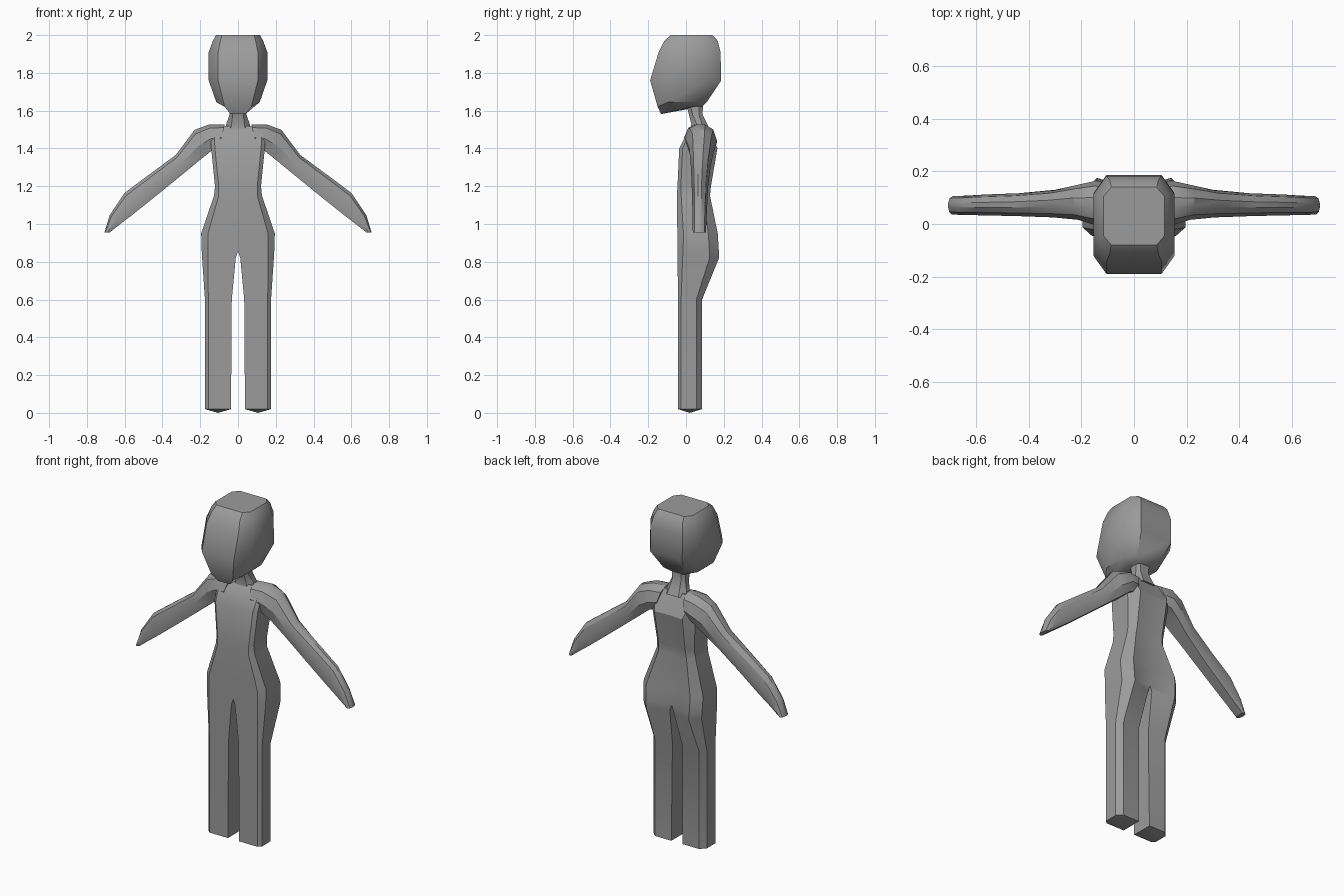
import bpy, bmesh, math

if "Cube" in bpy.data.objects:
    bpy.data.objects.remove(bpy.data.objects["Cube"])

grey = bpy.data.materials.new("plain grey")
grey.diffuse_color = (0.33, 0.33, 0.33, 1)
grey.use_nodes = True
grey.node_tree.nodes["Principled BSDF"].inputs["Base Color"].default_value = grey.diffuse_color


def finish(name, bm, angle=32):
    bmesh.ops.remove_doubles(bm, verts=bm.verts, dist=0.0005)
    bmesh.ops.recalc_face_normals(bm, faces=bm.faces)
    me = bpy.data.meshes.new(name)
    bm.to_mesh(me)
    bm.free()
    me.materials.append(grey)
    ob = bpy.data.objects.new(name, me)
    bpy.context.collection.objects.link(ob)
    bpy.ops.object.select_all(action='DESELECT')
    ob.select_set(True)
    bpy.context.view_layer.objects.active = ob
    bpy.ops.object.shade_smooth_by_angle(angle=math.radians(angle))
    return ob


def bridge(bm, rings, skip=lambda i, j: False):
    """Join rings of points with quads; returns the vertex rings."""
    vs = [[bm.verts.new(p) for p in r] for r in rings]
    n = len(vs[0])
    for i in range(len(vs) - 1):
        for j in range(n):
            if not skip(i, j):
                k = (j + 1) % n
                bm.faces.new((vs[i][j], vs[i][k], vs[i + 1][k], vs[i + 1][j]))
    return vs


def octagon(z, hw, y0, y1, cx, cy, zf=None):
    """Cut-corner ring; zf gives the front edge its own height."""
    zf = z if zf is None else zf
    return [(-hw + cx, y0, zf), (hw - cx, y0, zf), (hw, y0 + cy, z), (hw, y1 - cy, z),
            (hw - cx, y1, z), (-hw + cx, y1, z), (-hw, y1 - cy, z), (-hw, y0 + cy, z)]


# Legs and torso: one half, mirrored and welded along the middle
# z, inner x, outer x, front y, back y, middle back y, front cut, back cut
levels = [
    (0.02, .037, .175, -.042, .085, .085, .018, .03),
    (0.60, .033, .175, -.042, .085, .080, .018, .03),
    (0.82, .012, .190, -.045, .175, .135, .030, .05),
    (0.855, .0, .192, -.045, .174, .135, .033, .05),
    (0.95, .0, .195, -.046, .168, .145, .036, .05),
    (1.15, .0, .127, -.048, .127, .118, .025, .035),
    (1.20, .0, .122, -.045, .132, .125, .020, .035),
    (1.40, .0, .142, -.036, .166, .160, .020, .05),
    (1.48, .0, .142, .005, .128, .125, .015, .03),
    (1.518, .0, .125, .035, .105, .105, .010, .02),
]
bm = bmesh.new()
for s in (1, -1):
    rings = [[(s * a, yf, z), (s * (b - c), yf, z), (s * b, yf + c * .9, z),
              (s * b, yb - d, z), (s * (b - d), yb, z), (s * a, ym, z)]
             for z, a, b, yf, yb, ym, c, d in levels]
    vs = bridge(bm, rings, skip=lambda i, j: j == 5 and i >= 3)
    bm.faces.new(vs[-1])
    sole = bm.verts.new((s * .106, .02, 0))
    for j in range(6):
        bm.faces.new((vs[0][j], vs[0][(j + 1) % 6], sole))
finish("body", bm)

# Neck
bm = bmesh.new()
vs = bridge(bm, [octagon(1.50, .068, .025, .125, .03, .03),
                 octagon(1.53, .062, .028, .112, .028, .028),
                 octagon(1.58, .044, .015, .088, .016, .02),
                 octagon(1.64, .046, .0, .09, .016, .02)])
for r in (vs[0], vs[-1]):
    bm.faces.new(r)
finish("neck", bm)

# Head
bm = bmesh.new()
vs = bridge(bm, [octagon(1.622, .062, -.132, .085, .022, .05, 1.582),
                 octagon(1.645, .115, -.150, .110, .045, .055, 1.62),
                 octagon(1.76, .155, -.190, .186, .050, .070),
                 octagon(1.91, .155, -.145, .183, .050, .070),
                 octagon(1.97, .133, -.115, .168, .040, .055),
                 octagon(2.00, .116, -.080, .140, .030, .035)])
for r in (vs[0], vs[-1]):
    bm.faces.new(r)
finish("head", bm, 36)

# Arms: upper edge x z, lower edge x z, front y, back y
arm = [
    (.07, 1.528, .10, 1.40, -.010, .150),
    (.15, 1.528, .14, 1.388, -.005, .165),
    (.23, 1.498, .20, 1.340, .016, .150),
    (.33, 1.365, .285, 1.270, .025, .130),
    (.47, 1.262, .42, 1.160, .030, .117),
    (.60, 1.165, .555, 1.052, .033, .112),
    (.68, 1.045, .61, 1.010, .034, .108),
    (.707, .955, .68, .955, .036, .106),
]
for side, s in (("right", 1), ("left", -1)):
    bm = bmesh.new()
    rings = []
    for xt, zt, xb, zb, yf, yb in arm:
        w = yb - yf
        rings.append([(s * (xb + (xt - xb) * u), yf + w * v, zb + (zt - zb) * u)
                      for u, v in ((0, .12), (.45, 0), (.86, .14), (1, .38),
                                   (1, .62), (.8, .88), (.35, 1), (0, .88))])
    vs = bridge(bm, rings)
    for r in (vs[0], vs[-1]):
        bm.faces.new(r)
    finish(side + "_arm", bm)
